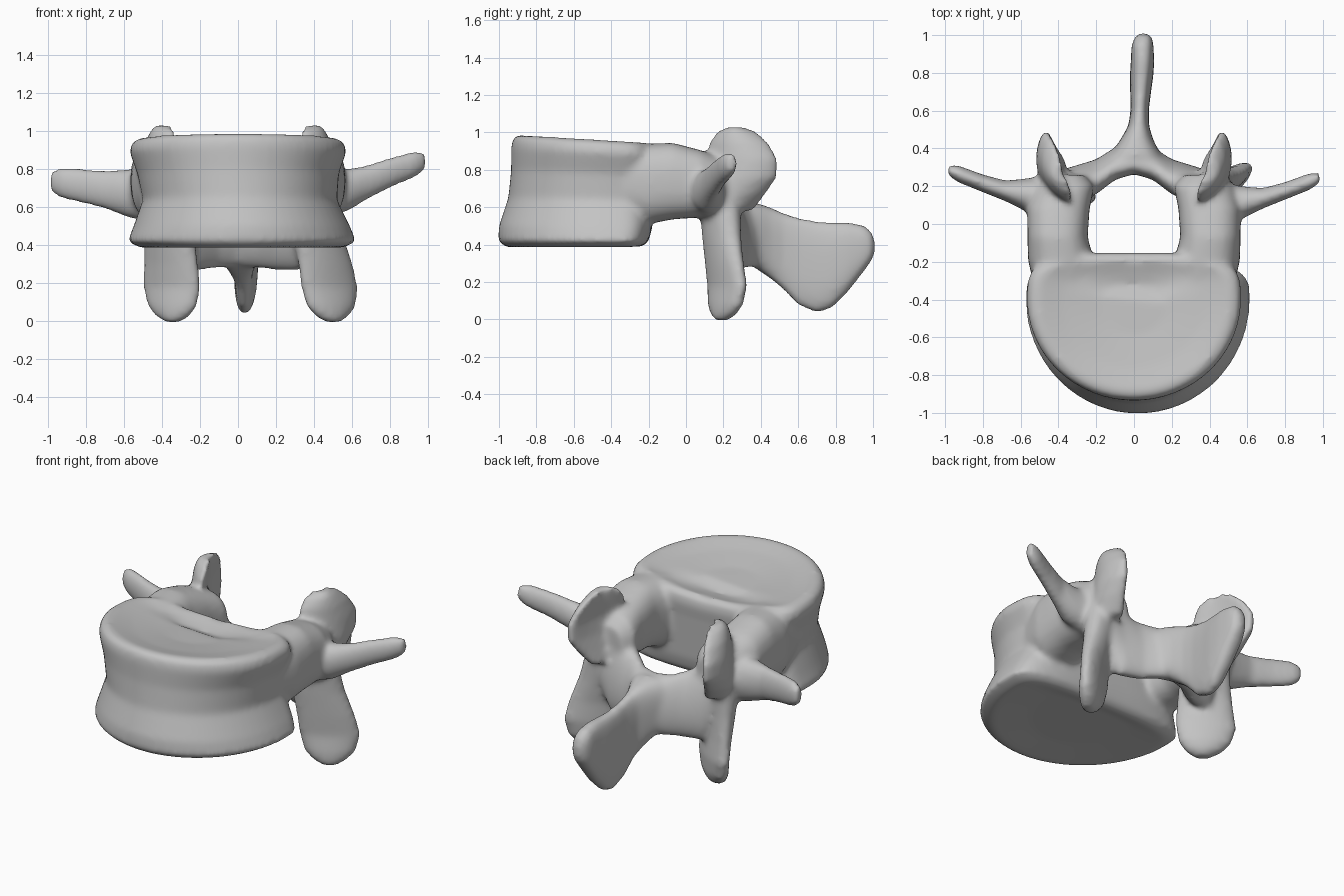
import bpy
import bmesh
from math import cos, sin, pi, copysign
from mathutils import Vector

SEGMENTS = 32
X, Y, Z = Vector((1, 0, 0)), Vector((0, 1, 0)), Vector((0, 0, 1))

default = bpy.data.objects.get("Cube")
if default:
    bpy.data.objects.remove(default, do_unlink=True)

bm = bmesh.new()


def loft(rings):
    """Skin a list of point rings into one closed solid."""
    loops = [[bm.verts.new(point) for point in ring] for ring in rings]
    for low, high in zip(loops, loops[1:]):
        for i in range(len(low)):
            j = (i + 1) % len(low)
            bm.faces.new((low[i], low[j], high[j], high[i]))
    bm.faces.new(reversed(loops[0]))
    bm.faces.new(loops[-1])


def tube(stations, u, v, power=1.0, bend=0.0):
    """Loft ellipses (squarer for a lower power, curled towards v by bend).
    Each station is centre x, y, z and half sizes along u and v."""
    rings = []
    for x, y, z, a, b in stations:
        ring = []
        for i in range(SEGMENTS):
            t = 2 * pi * i / SEGMENTS
            c = copysign(abs(cos(t)) ** power, cos(t))
            s = copysign(abs(sin(t)) ** power, sin(t))
            ring.append(Vector((x, y, z)) + u * (a * c) + v * (b * s + bend * c * c))
        rings.append(ring)
    loft(rings)


def body_ring(z, half_width, front, back, shift):
    """Outline with a round front and a squarer back, tilted down to the rear."""
    middle = -0.4
    ring = []
    for i in range(SEGMENTS * 2):
        t = pi * i / SEGMENTS
        c, s = cos(t), sin(t)
        power = 1.0 if s < 0 else 0.55
        depth = back - middle if s > 0 else middle - front
        x = half_width * copysign(abs(c) ** power, c)
        y = middle + depth * copysign(abs(s) ** power, s)
        tilt = 0.06 * (y + 0.92) * (z - 0.39) / 0.6
        # The rear rim sags in the middle
        sag = 0.035 * max(0, s) * max(0, 1 - (x / 0.4) ** 2) if z > 0.9 else 0
        ring.append(Vector((x + shift, y, z - tilt - sag)))
    return ring


# Body: waisted drum with flared rims and a dished top
body_profile = [
    (0.40, 0.30, -0.75, -0.30, 0.02),
    (0.385, 0.53, -0.96, -0.24, 0.02),
    (0.42, 0.60, -1.005, -0.20, 0.02),
    (0.50, 0.57, -1.0, -0.18, 0.02),
    (0.65, 0.51, -0.95, -0.17, 0.01),
    (0.80, 0.53, -0.935, -0.16, 0),
    (0.92, 0.57, -0.935, -0.15, 0),
    (0.97, 0.555, -0.925, -0.16, 0),
    (0.99, 0.51, -0.89, -0.19, 0),
    (0.965, 0.38, -0.76, -0.26, 0),
    (0.945, 0.18, -0.58, -0.33, 0),
]
loft([body_ring(*row) for row in body_profile])

# Stations below describe the left side; the right is mirrored with small differences
pedicle = [
    (0.37, -0.36, 0.73, 0.15, 0.19),
    (0.385, -0.20, 0.725, 0.175, 0.215),
    (0.405, -0.07, 0.74, 0.16, 0.205),
    (0.40, 0.08, 0.725, 0.165, 0.18),
    (0.37, 0.20, 0.69, 0.16, 0.17),
    (0.37, 0.26, 0.67, 0.11, 0.13),
]
transverse_process = [
    (0.42, 0.12, 0.66, 0.13, 0.10),
    (0.58, 0.115, 0.69, 0.11, 0.085),
    (0.68, 0.135, 0.73, 0.09, 0.055),
    (0.80, 0.175, 0.78, 0.08, 0.047),
    (0.93, 0.225, 0.825, 0.07, 0.045),
    (0.985, 0.245, 0.84, 0.045, 0.028),
]
upper_facet = [
    (0.40, 0.22, 0.58, 0.13, 0.07),
    (0.43, 0.25, 0.67, 0.17, 0.07),
    (0.45, 0.285, 0.76, 0.20, 0.06),
    (0.45, 0.29, 0.86, 0.20, 0.05),
    (0.43, 0.27, 0.95, 0.165, 0.048),
    (0.415, 0.26, 1.005, 0.11, 0.04),
    (0.405, 0.26, 1.03, 0.05, 0.025),
]
lower_facet = [
    (0.38, 0.18, 0.66, 0.14, 0.10),
    (0.42, 0.19, 0.45, 0.15, 0.08),
    (0.46, 0.205, 0.30, 0.165, 0.065),
    (0.48, 0.22, 0.18, 0.175, 0.06),
    (0.49, 0.21, 0.08, 0.15, 0.06),
    (0.495, 0.20, 0.025, 0.10, 0.05),
    (0.50, 0.19, -0.005, 0.04, 0.03),
]

for side in (1, -1):
    left = side > 0
    # Pedicle bridging the body and the arch
    tube([(side * x, y, z, a, b) for x, y, z, a, b in pedicle], X, Z, power=0.8)

    # Transverse process: the right one lies flatter and slightly further back
    if left:
        rows = transverse_process
    else:
        rows = [(-x, y + 0.04, 0.66 + (z - 0.66) * 0.4, a * 1.15, b)
                for x, y, z, a, b in transverse_process]
    tube(rows, Z, Y)

    # Upper facet: upright plate running backwards, hollow on its inner face
    along = Vector((side * 0.3, 0.95, 0)).normalized()
    inward = Vector((-side * 0.95, 0.3, 0)).normalized()
    tube([(side * x, y, z, a, b) for x, y, z, a, b in upper_facet],
         along, inward, bend=0.045)

    # Lower facet: hanging blade, splayed outwards on the left
    along = Vector((side * 0.84, 0.54, 0)).normalized()
    across = Vector((-side * 0.54, 0.84, 0)).normalized()
    tube([(x if left else -0.37 + (x - 0.39) * 0.25, y, z, a, b)
          for x, y, z, a, b in lower_facet], along, across)

# Lamina: sloping arch closing the canal at the back
half_arch = [(0.43, 0.17, 0.60, 0.20, 0.10), (0.32, 0.205, 0.51, 0.25, 0.09),
             (0.20, 0.25, 0.47, 0.205, 0.085), (0.10, 0.32, 0.455, 0.18, 0.08)]
arch = [(-x, *rest) for x, *rest in half_arch]
arch.append((0, 0.345, 0.455, 0.175, 0.075))
arch += reversed(half_arch)
slope = Vector((0, -0.2, 0.98)).normalized()
tube(arch, slope, slope.cross(X))

# Spinous process: deep thin blade ending in a drooping rounded tip
spine = [
    (0, 0.31, 0.47, 0.18, 0.15),
    (0.01, 0.37, 0.45, 0.13, 0.175),
    (0.015, 0.45, 0.41, 0.085, 0.19),
    (0.025, 0.52, 0.365, 0.055, 0.205),
    (0.03, 0.60, 0.31, 0.048, 0.235),
    (0.035, 0.70, 0.28, 0.055, 0.245),
    (0.04, 0.78, 0.29, 0.062, 0.23),
    (0.045, 0.86, 0.33, 0.062, 0.19),
    (0.045, 0.95, 0.38, 0.058, 0.125),
    (0.05, 0.99, 0.39, 0.045, 0.08),
    (0.05, 1.008, 0.39, 0.025, 0.04),
]
tube(spine, X, Z, power=0.75)

bmesh.ops.recalc_face_normals(bm, faces=bm.faces)
mesh = bpy.data.meshes.new("vertebra")
bm.to_mesh(mesh)
bm.free()
vertebra = bpy.data.objects.new("vertebra", mesh)
bpy.context.collection.objects.link(vertebra)

# Fuse the overlapping parts into one smooth bone
fuse = vertebra.modifiers.new("fuse", 'REMESH')
fuse.mode = 'VOXEL'
fuse.voxel_size = 0.016
soften = vertebra.modifiers.new("soften", 'SMOOTH')
soften.factor = 0.5
soften.iterations = 10

bpy.context.view_layer.objects.active = vertebra
vertebra.select_set(True)
for name in ("fuse", "soften"):
    bpy.ops.object.modifier_apply(modifier=name)
bpy.ops.object.shade_smooth()

# Plain bone colour
bone = bpy.data.materials.new("bone grey")
bone.use_nodes = True
colour = (0.55, 0.55, 0.55, 1)
bone.diffuse_color = colour
bone.node_tree.nodes["Principled BSDF"].inputs["Base Color"].default_value = colour
vertebra.data.materials.clear()
vertebra.data.materials.append(bone)
